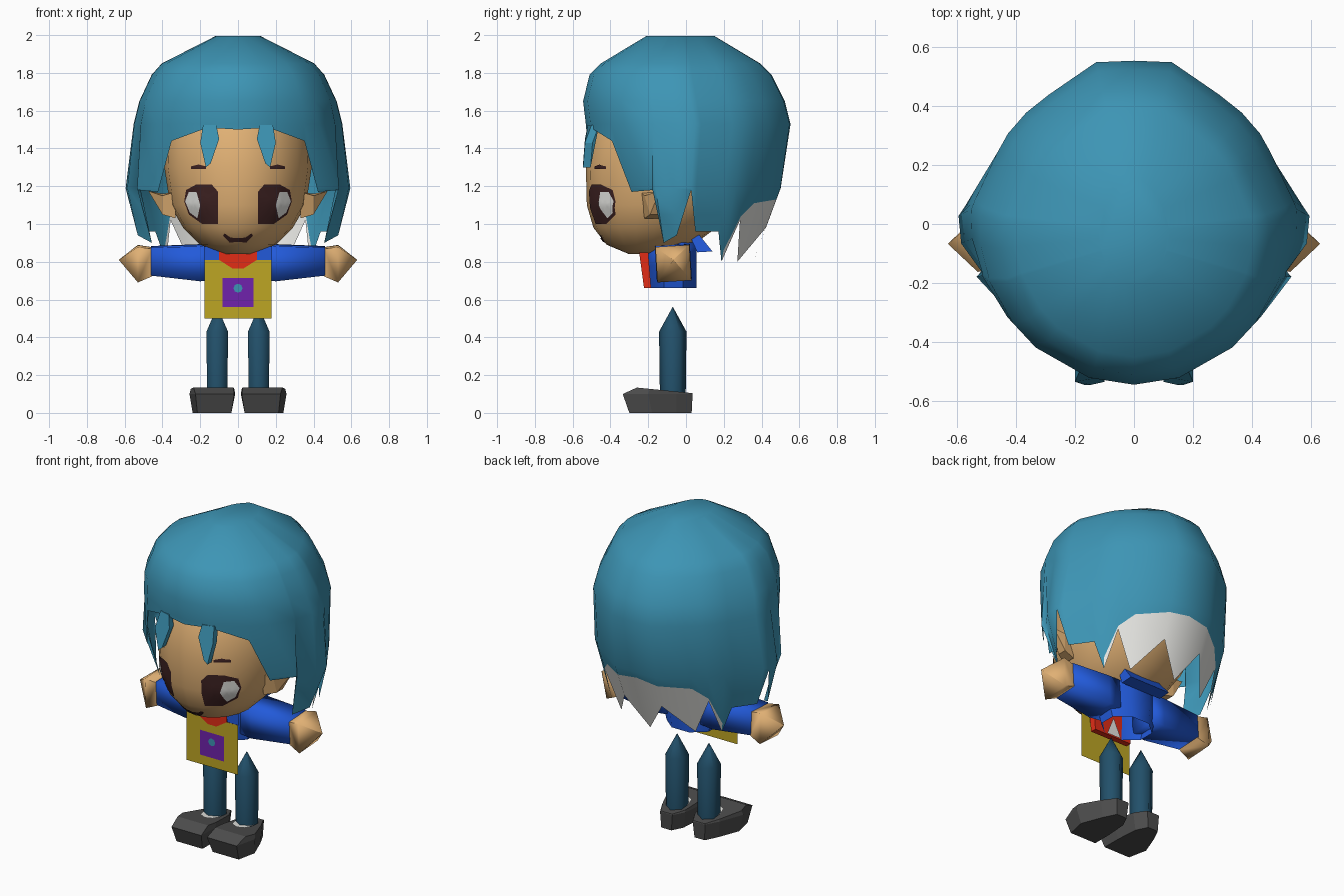
import bpy, bmesh, math
from mathutils import Vector
from mathutils.bvhtree import BVHTree

if "Cube" in bpy.data.objects:
    bpy.data.objects.remove(bpy.data.objects["Cube"])


def mat(name, r, g, b):
    m = bpy.data.materials.new(name)
    lin = [((c / 255 + 0.055) / 1.055) ** 2.4 for c in (r, g, b)]
    m.diffuse_color = (*lin, 1)
    m.use_nodes = True
    m.node_tree.nodes["Principled BSDF"].inputs["Base Color"].default_value = m.diffuse_color
    return m


TEAL = mat("hair_teal", 61, 149, 181)
SKIN = mat("skin_tan", 224, 176, 116)
BLUE = mat("shirt_blue", 34, 90, 218)
YELLOW = mat("panel_yellow", 190, 166, 36)
PURPLE = mat("badge_purple", 112, 34, 172)
RED = mat("scarf_red", 226, 44, 22)
DARK = mat("legging_dark_teal", 34, 80, 106)
GREY = mat("shoe_grey", 76, 76, 76)
WHITE = mat("white", 235, 235, 231)
BROWN = mat("eye_brown", 62, 34, 34)


def finish(name, bm, mats, smooth=None, recalc=True):
    bmesh.ops.remove_doubles(bm, verts=bm.verts, dist=1e-4)
    if recalc:
        bmesh.ops.recalc_face_normals(bm, faces=bm.faces)
    me = bpy.data.meshes.new(name)
    bm.to_mesh(me)
    bm.free()
    for m in mats:
        me.materials.append(m)
    ob = bpy.data.objects.new(name, me)
    bpy.context.collection.objects.link(ob)
    if smooth:
        bpy.ops.object.select_all(action='DESELECT')
        ob.select_set(True)
        bpy.context.view_layer.objects.active = ob
        bpy.ops.object.shade_smooth_by_angle(angle=math.radians(smooth))
    return ob


def loft(name, rings, mats, smooth=None, caps=(True, True)):
    """Skin a list of closed rings that have equal point counts."""
    bm = bmesh.new()
    vs = [[bm.verts.new(p) for p in r] for r in rings]
    n = len(rings[0])
    for a, b in zip(vs, vs[1:]):
        for i in range(n):
            j = (i + 1) % n
            bm.faces.new((a[i], a[j], b[j], b[i]))
    if caps[0]:
        bm.faces.new(vs[0][::-1])
    if caps[1]:
        bm.faces.new(vs[-1])
    return finish(name, bm, mats, smooth)


def polygon(name, pts, m):
    bm = bmesh.new()
    bm.faces.new([bm.verts.new(p) for p in pts])
    return finish(name, bm, [m], recalc=False)


def circle(n, start=0.0):
    return [(math.cos(start + k * 2 * math.pi / n), math.sin(start + k * 2 * math.pi / n)) for k in range(n)]


# ---- hair: plan columns (x, y, lower edge z), stretched and rounded by height ----
COLS = [(0, -.54, 1.50), (.17, -.51, 1.51), (.35, -.385, 1.44), (.42, -.30, 1.17),
        (.53, -.18, 1.18), (.51, -.16, .90), (.585, -.06, .94), (.595, .04, 1.18),
        (.575, .07, .96), (.478, .23, .96), (.445, .29, .80), (.38, .36, 1.02),
        (.30, .42, .80), (.14, .55, .98), (0, .55, .79)]
WHITE_Z = {10: .86, 11: 1.04, 12: 1.11, 13: 1.13, 14: 1.15}
# rows: z, x scale, y scale, y offset, roundness
ROWS = [(1.995, .20, .33, -.03, 1), (1.85, .68, .77, -.03, 1), (1.79, .77, .88, -.03, 1),
        (1.65, .88, .975, -.012, 1), (1.53, .93, .99, .01, .9), (1.19, 1.0, .93, -.01, .15),
        (.79, .85, .64, 0, 0)]


def hair_point(x, y, z):
    for a, b in zip(ROWS, ROWS[1:]):
        if z >= b[0]:
            t = min(1, (a[0] - z) / (a[0] - b[0]))
            sx, sy, oy, rd = [a[k] + (b[k] - a[k]) * t for k in (1, 2, 3, 4)]
            rd *= .4 if y > .05 else .92
            grow = 1 + rd * (1 / math.hypot(x / .595, y / .547) - 1)
            return (x * sx * grow, y * sy * grow + oy, z)


def build_hair():
    bm = bmesh.new()
    cols = [(k, 1) for k in range(15)] + [(k, -1) for k in range(13, 0, -1)]
    grid = []
    for k, s in cols:
        x, y, low = COLS[k]
        heights = [r[0] for r in ROWS[:-1]] + [WHITE_Z.get(k, 1.05), .79]
        grid.append([bm.verts.new(hair_point(s * x, y, max(z, low))) for z in heights])
    n = len(cols)
    for i in range(n):
        j = (i + 1) % n
        for r in range(len(ROWS)):
            f = bm.faces.new((grid[i][r], grid[i][r + 1], grid[j][r + 1], grid[j][r]))
            if r == len(ROWS) - 1 and min(cols[i][0], cols[j][0]) >= 10:
                f.material_index = 1
    bm.faces.new([g[0] for g in grid])
    finish("hair", bm, [TEAL, WHITE], 60)


build_hair()

# ---- head: rings (z, half width, front y, back y) ----
HEAD = [(.84, .07, -.30, -.12), (.89, .20, -.42, .04), (.98, .29, -.49, .16), (1.1, .36, -.525, .28),
        (1.3, .39, -.53, .38), (1.48, .385, -.50, .4), (1.65, .30, -.40, .34)]
head = loft("head", [[(w * c, (f + b) / 2 + (b - f) / 2 * s, z) for c, s in circle(20, -math.pi / 2)]
                     for z, w, f, b in HEAD], [SKIN], 60)
tree = BVHTree.FromPolygons([v.co for v in head.data.vertices], [list(p.vertices) for p in head.data.polygons])


def face_y(x, z):
    hit = tree.ray_cast(Vector((x, -2, z)), Vector((0, 1, 0)))[0]
    return hit.y if hit else -.4


def face_patch(name, outline, m, lift, s=1):
    """Thin patch that follows the face, made of rings round its centre."""
    pts = []
    for (x0, z0), (x1, z1) in zip(outline, outline[1:] + outline[:1]):
        pts += [(x0, z0), ((x0 + x1) / 2, (z0 + z1) / 2)]
    n = len(pts)
    cx, cz = sum(p[0] for p in pts) / n, sum(p[1] for p in pts) / n
    bm = bmesh.new()

    def vert(x, z):
        return bm.verts.new((s * x, face_y(s * x, z) - lift, z))
    mid, prev = vert(cx, cz), None
    for t in (.35, .7, 1):
        ring = [vert(cx + (x - cx) * t, cz + (z - cz) * t) for x, z in pts]
        for i in range(n):
            j = (i + 1) % n
            bm.faces.new((prev[i], ring[i], ring[j], prev[j]) if prev else (mid, ring[i], ring[j]))
        prev = ring
    for f in bm.faces:
        f.normal_update()
        if f.normal.y > 0:
            f.normal_flip()
    finish(name, bm, [m], 60, recalc=False)


EYE = [(.285, 1.12), (.275, 1.18), (.22, 1.21), (.14, 1.21), (.105, 1.17), (.105, 1.0), (.19, 1.0), (.26, 1.05)]
SHINE = [(.28, 1.12), (.26, 1.17), (.22, 1.17), (.20, 1.10), (.215, 1.03), (.255, 1.06)]
BROW = [(.17, 1.29), (.17, 1.305), (.21, 1.315), (.25, 1.305), (.25, 1.29)]
MOUTH = [(.0, .905), (.0, .925), (.04, .928), (.07, .95), (.08, .938), (.045, .902)]

for side, s in (("right", 1), ("left", -1)):
    face_patch(side + "_eye", EYE, BROWN, .006, s)
    face_patch(side + "_eye_shine", SHINE, WHITE, .010, s)
    face_patch(side + "_brow", BROW, BROWN, .006, s)
    face_patch(side + "_mouth_half", MOUTH, BROWN, .007, s)

    # pointed ear
    loft(side + "_ear", [[(s * .33, -.24, 1.17), (s * .33, -.13, 1.17), (s * .33, -.14, 1.03), (s * .33, -.22, 1.03)],
                         [(s * .40, -.22, 1.15), (s * .40, -.13, 1.16), (s * .40, -.13, 1.05), (s * .40, -.19, 1.05)],
                         [(s * .475, -.14, 1.175)] * 4], [SKIN], caps=(True, False))

    # forelock hanging over the brow
    lock = [(.10, -.515, 1.45), (.115, -.50, 1.525), (.185, -.48, 1.525), (.20, -.515, 1.43),
            (.17, -.525, 1.30), (.145, -.525, 1.32)]
    loft(side + "_forelock", [[(s * x, y + .02, z) for x, y, z in lock],
                              [(s * x, y - .02, z) for x, y, z in lock]], [TEAL])

    # sleeve and hand: square rings along x (x, centre z, half height, half depth)
    def arm(rows):
        return [[(s * x, -.067 + d * c * 1.414, z + h * q * 1.414) for c, q in circle(4, math.pi / 4 + .06)]
                for x, z, h, d in rows]
    loft(side + "_sleeve", arm([(.12, .80, .09, .09), (.20, .795, .093, .093), (.46, .805, .074, .083)]),
         [BLUE], 100)
    loft(side + "_hand", arm([(.455, .80, .073, .08), (.53, .79, .094, .09), (.63, .81, .001, .001)]),
         [SKIN], 75)

    # leg with pointed top
    loft(side + "_leg", [[(s * (.11 + w * c), -.07 + w * 1.1 * q, z) for c, q in circle(6, math.pi / 6)]
                         for z, w in ((.09, .062), (.43, .066), (.56, .001))], [DARK], 70)

    # shoe and white sock rim
    sole = [(.08, .03), (.045, -.04), (.035, -.18), (.035, -.30), (.215, -.30), (.24, -.18), (.19, -.05), (.15, .03)]
    top = [(.07, .035), (.03, -.04), (.015, -.20), (.02, -.335), (.225, -.335), (.257, -.20), (.20, -.05), (.155, .035)]
    crown = [(.072, .033), (.035, -.04), (.02, -.19), (.025, -.26), (.235, -.26), (.25, -.19), (.195, -.05), (.152, .033)]

    def shoe_top(y):
        return .108 - .1 * y
    loft(side + "_shoe", [[(s * x, y, 0) for x, y in sole],
                          [(s * x, y, .10) for x, y in top],
                          [(s * x, y, shoe_top(y)) for x, y in crown]], [GREY])
    polygon(side + "_sock_rim", [(s * (.11 + .06 * c), -.10 + .075 * s * q, shoe_top(-.10 + .075 * s * q) + .005)
                                 for c, q in circle(8)], WHITE)

# ---- shirt body, open at the hem ----
BODY = [(.66, .15, -.19, .06), (.78, .18, -.20, .06), (.88, .18, -.21, .06), (.96, .10, -.17, .04)]
loft("shirt", [[(w * 1.05 * c, (f + b) / 2 + (b - f) / 2 * 1.05 * q, z) for c, q in circle(8, math.pi / 8)]
               for z, w, f, b in BODY], [BLUE], 50, caps=(False, True))

# red shirt front with a white lining point
loft("shirt_front", [[(-.13, -.222, .66), (.13, -.222, .66), (.13, -.185, .66), (-.13, -.185, .66)],
                     [(-.13, -.248, .85), (.13, -.248, .85), (.13, -.20, .85), (-.13, -.20, .85)]], [RED])
polygon("lining_point", [(-.05, -.175, .66), (.05, -.175, .66), (0, -.18, .78)], WHITE)

# flared collar at the back
loft("back_collar", [[(-.12, .0, .98), (.12, .0, .98), (.12, .04, .98), (-.12, .04, .98)],
                     [(-.14, .06, .85), (.14, .06, .85), (.14, .14, .855), (-.14, .14, .855)]], [BLUE])


# ---- front panel, badge and scarf ----
def flat(name, outline, y, m):
    polygon(name, [(x, y, z) for x, z in outline], m)


flat("front_panel", [(-.178, .5), (.178, .5), (.178, .81), (-.178, .81)], -.252, YELLOW)
flat("badge", [(-.083, .56), (.083, .56), (.083, .715), (-.083, .715)], -.256, PURPLE)
flat("badge_dot", [(.024 * c, .66 + .024 * q) for c, q in circle(8)], -.260, TEAL)
flat("scarf", [(-.10, .87), (-.10, .81), (-.03, .765), (.03, .765), (.10, .81), (.10, .87)], -.257, RED)
for s in (1, -1):
    flat("shirt_yoke", [(s * .10, .81), (s * .18, .81), (s * .18, .88), (s * .10, .88)][::s], -.251, BLUE)
